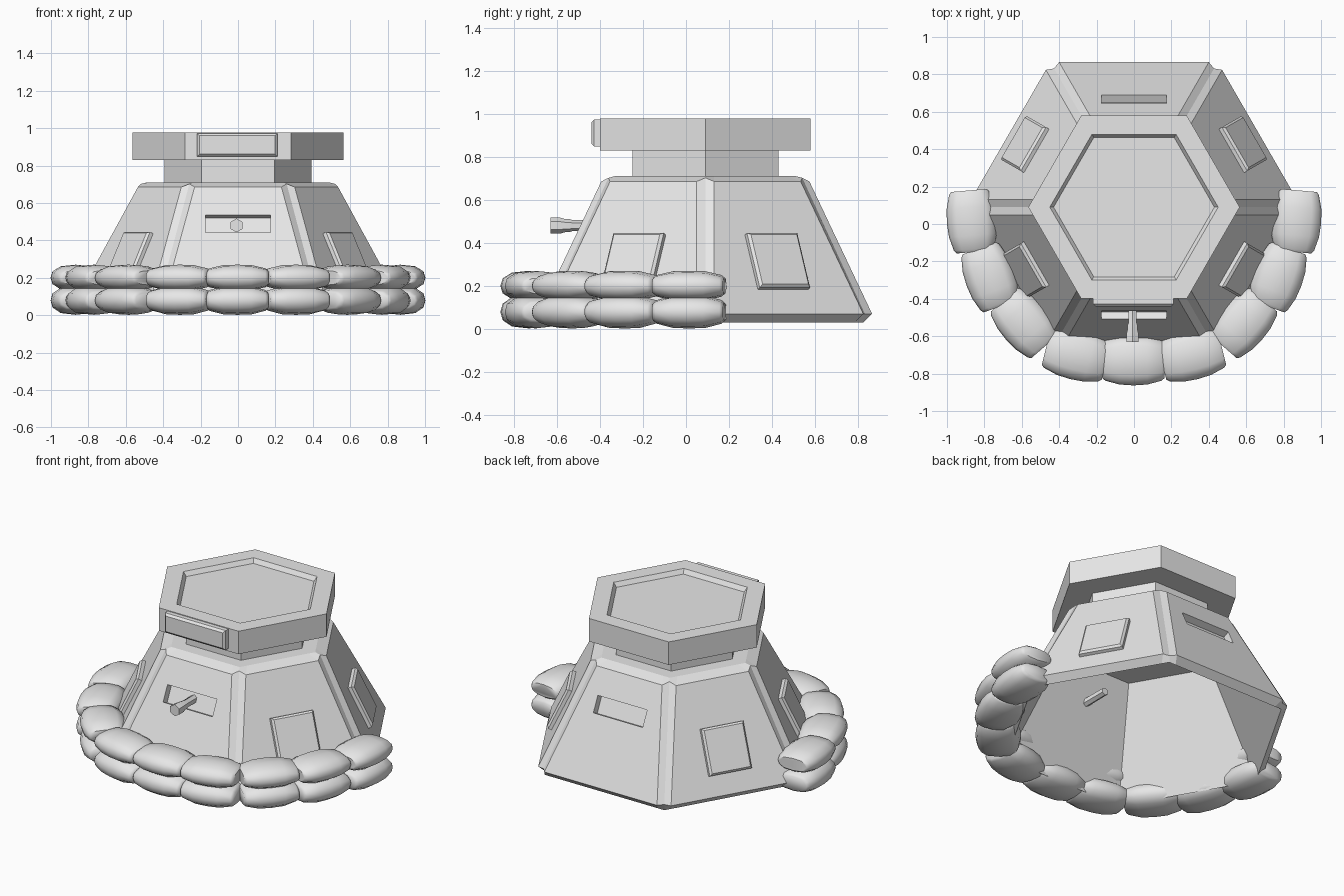
import bpy, bmesh, math
from mathutils import Matrix, Vector

if "Cube" in bpy.data.objects:
    bpy.data.objects.remove(bpy.data.objects["Cube"])

grey = bpy.data.materials.new("plain_grey")
grey.diffuse_color = (0.8, 0.8, 0.8, 1)
grey.use_nodes = True
grey.node_tree.nodes["Principled BSDF"].inputs["Base Color"].default_value = grey.diffuse_color
CY = 0.09            # hexagon centre in y
SLOPE = 0.47         # wall lean per unit of height
COS30 = math.cos(math.pi / 6)


def loft(name, rings, matrix=Matrix(), smooth=None):
    """Skin a list of equal-length rings and cap both ends."""
    bm = bmesh.new()
    rows = [[bm.verts.new(matrix @ Vector(p)) for p in r] for r in rings]
    n = len(rows[0])
    for a, b in zip(rows, rows[1:]):
        for i in range(n):
            j = (i + 1) % n
            bm.faces.new((a[i], a[j], b[j], b[i]))
    bm.faces.new(rows[0][::-1])
    bm.faces.new(rows[-1])
    bmesh.ops.recalc_face_normals(bm, faces=bm.faces)
    me = bpy.data.meshes.new(name)
    bm.to_mesh(me)
    bm.free()
    me.materials.append(grey)
    ob = bpy.data.objects.new(name, me)
    bpy.context.collection.objects.link(ob)
    if smooth:
        bpy.ops.object.select_all(action='DESELECT')
        ob.select_set(True)
        bpy.context.view_layer.objects.active = ob
        bpy.ops.object.shade_smooth_by_angle(angle=math.radians(smooth))
    return ob


def hexagon(r, z):
    return [(r * math.cos(k * math.pi / 3), CY + r * math.sin(k * math.pi / 3), z)
            for k in range(6)]


def grooved_hexagon(apothem, z, groove=None, apex_z=None):
    """Hexagon with three points per corner; the middle one may sink in."""
    w, r = 0.041, apothem / COS30
    edge_r = r - w * math.tan(math.pi / 6)
    apex_r = r if groove is None else edge_r - groove
    pts = []
    for k in range(6):
        c, s = math.cos(k * math.pi / 3), math.sin(k * math.pi / 3)
        for rad, off, h in ((edge_r, -w, z), (apex_r, 0, apex_z or z), (edge_r, w, z)):
            pts.append((rad * c - off * s, CY + rad * s + off * c, h))
    return pts


def wall_frame(angle, z):
    """Matrix on a leaning wall: x along it, y up it, z out of it."""
    t = math.radians(angle)
    a = 0.775 - SLOPE * (z - 0.07)
    n = Vector((math.cos(t), math.sin(t), SLOPE)).normalized()
    x = Vector((-math.sin(t), math.cos(t), 0))
    m = Matrix((x, n.cross(x), n)).transposed().to_4x4()
    m.translation = (a * math.cos(t), CY + a * math.sin(t), z)
    return m


def plate(name, w, h, low, high, taper, m):
    """Rectangular block whose outer face may be smaller."""
    def rect(d, cut):
        x, y = w / 2 - cut, h / 2 - cut
        return [(-x, -y, d), (x, -y, d), (x, y, d), (-x, y, d)]
    return loft(name, [rect(low, 0), rect(high - taper, 0), rect(high, taper)]
                if taper else [rect(low, 0), rect(high, 0)], m)


# Hollow bunker shell with grooved corners
body = loft("bunker_shell", [
    grooved_hexagon(0.44, 0.66),
    grooved_hexagon(0.735, 0.03),
    grooved_hexagon(0.775, 0.07, 0.015),
    grooved_hexagon(0.484, 0.685, 0.015, 0.702),
    grooved_hexagon(0.42, 0.71)])

# Slots sunk into the front and back walls
for angle in (-90, 90):
    cutter = plate("slot_cutter", 0.35, 0.105, -0.045, 0.05, 0, wall_frame(angle, 0.49))
    cutter.hide_render = True
    mod = body.modifiers.new("slot", 'BOOLEAN')
    mod.operation = 'DIFFERENCE'
    mod.solver = 'EXACT'
    mod.object = cutter
    bpy.context.view_layer.objects.active = body
    bpy.ops.object.modifier_apply(modifier=mod.name)
    bpy.data.objects.remove(cutter)

# Raised plates on the four side walls
for angle in (30, 150, 210, 330):
    plate("wall_plate", 0.27, 0.28, -0.02, 0.032, 0.012, wall_frame(angle, 0.31))

# Neck and roof with a sunken top
loft("neck", [hexagon(0.392, 0.70), hexagon(0.392, 0.84)])
loft("roof", [hexagon(0.565, 0.83), hexagon(0.565, 0.977), hexagon(0.45, 0.977),
              hexagon(0.43, 0.95)])

# Visor block on the front of the roof
visor = Matrix.Translation((-0.003, -0.40, 0.91)) @ Matrix.Rotation(math.pi / 2, 4, 'X')
plate("visor", 0.43, 0.125, -0.02, 0.04, 0.013, visor)

# Gun barrel through the front slot
profile = [(-0.27, 0.024), (-0.53, 0.026), (-0.54, 0.03), (-0.56, 0.03),
           (-0.585, 0.037), (-0.63, 0.037)]
loft("gun_barrel", [[(-0.008 + r * math.sin(k * math.pi / 3), y,
                      0.48 + r * math.cos(k * math.pi / 3)) for k in range(6)]
                    for y, r in profile], smooth=35)


# Sandbags in two layers round the front
def sandbag(x, y, z, turn, half_h):
    sections = [(-0.165, 0.095, 0.55), (-0.15, 0.108, 0.72), (-0.075, 0.128, 0.97),
                (0, 0.133, 1), (0.075, 0.128, 0.97), (0.15, 0.108, 0.72),
                (0.165, 0.095, 0.55)]
    outline = [(1, 0), (0.92, 0.5), (0.6, 0.88), (0, 1), (-0.6, 0.88), (-0.92, 0.5),
               (-1, 0), (-0.92, -0.5), (-0.6, -0.88), (0, -1), (0.6, -0.88), (0.92, -0.5)]
    m = Matrix.Translation((x, y, z)) @ Matrix.Rotation(math.radians(turn), 4, 'Z')
    loft("sandbag", [[(px, d * u, half_h * hs * v) for u, v in outline]
                     for px, d, hs in sections], m, smooth=50)


for z, half_h in ((0.079, 0.077), (0.2, 0.07)):
    sandbag(-0.003, -0.73, z, 0, half_h)
    for side in (-1, 1):
        for x, y, turn in ((0.31, -0.70, 14), (0.585, -0.53, 49),
                           (0.77, -0.285, 70), (0.868, 0.015, 85)):
            sandbag(side * x, y, z, side * turn, half_h)
